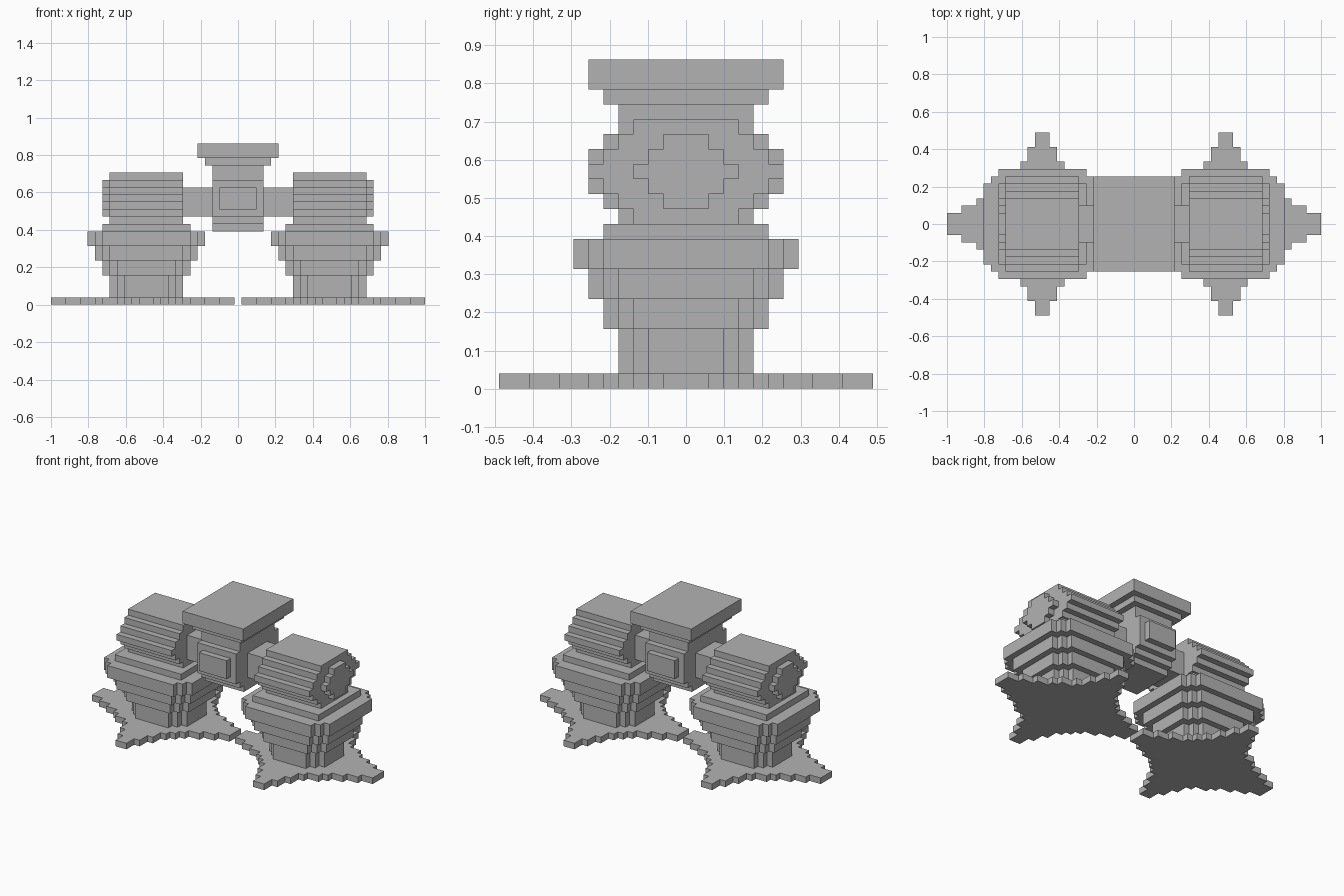
import bpy
import bmesh

cube = bpy.data.objects.get("Cube")
if cube:
    bpy.data.objects.remove(cube, do_unlink=True)

U = 2 / 51  # size of one block

grey = bpy.data.materials.new("plain_grey")
grey.use_nodes = True
COLOUR = (0.45, 0.45, 0.45, 1)
grey.diffuse_color = COLOUR
grey.node_tree.nodes["Principled BSDF"].inputs["Base Color"].default_value = COLOUR


def prism(name, steps, start, end, place):
    """Extrude a stepped outline; each step is (half_height, low, high)."""
    right, left = [], []
    prev = 0
    for half, low, high in steps:
        right += [(high, prev), (high, half)]
        left += [(low, prev), (low, half)]
        prev = half
    right, left = right[1:], left[1:]
    outline = right + left[::-1]
    outline += [(a, -b) for a, b in left] + [(a, -b) for a, b in right[::-1]]
    bm = bmesh.new()
    face = bm.faces.new([bm.verts.new(place(a, b, start)) for a, b in outline])
    result = bmesh.ops.extrude_face_region(bm, geom=[face])
    for v, (a, b) in zip(face.verts, outline):
        v.tag = True
    top = [g for g in result["geom"] if isinstance(g, bmesh.types.BMVert)]
    shift = [e - s for s, e in zip(place(0, 0, start), place(0, 0, end))]
    bmesh.ops.translate(bm, verts=top, vec=shift)
    bmesh.ops.scale(bm, verts=bm.verts, vec=(U, U, U))
    bmesh.ops.recalc_face_normals(bm, faces=bm.faces)
    mesh = bpy.data.meshes.new(name)
    bm.to_mesh(mesh)
    bm.free()
    mesh.materials.append(grey)
    obj = bpy.data.objects.new(name, mesh)
    bpy.context.collection.objects.link(obj)
    return obj


def box(name, x0, x1, half_y, z0, z1):
    return prism(name, [(half_y, x0, x1)], z0, z1, lambda a, b, c: (a, b, c))


STAR = [(1.5, .5, 25.5), (2.5, 2.5, 23.5), (3.5, 4.5, 21.5), (4.5, 6.5, 19.5),
        (5.5, 7.5, 18.5), (6.5, 8.5, 16.5), (8.5, 9.5, 15.5),
        (10.5, 10.5, 14.5), (12.5, 11.5, 13.5)]
AXLE = 14.5  # height of the drum axis

for side, label in ((1, "left"), (-1, "right")):
    def upright(a, b, c):
        return (side * a, b, c)

    def sideways(a, b, c):
        return (side * c, a, AXLE + b)

    # Star-shaped foot
    prism(label + "_star_foot", STAR, 0, 1, upright)

    # Pot widening upwards, with stepped corners
    for i, (z0, z1) in enumerate(((1, 4), (4, 6), (6, 8), (8, 10))):
        steps = [(2.5 + i + k, 7.5 - i + k, 17.5 + i - k) for k in range(3)]
        prism(f"{label}_pot_tier_{i + 1}", steps, z0, z1, upright)
    prism(label + "_pot_lid", [(5.5, 6.5, 18.5)], 10, 11, upright)

    # Stepped drum with a round end boss
    drum = [(k + .5, k - 6.5, 6.5 - k) for k in range(4)]
    prism(label + "_drum", drum, 7.5, 17.5, sideways)
    boss = [(k + .5, k - 3.5, 3.5 - k) for k in range(3)]
    prism(label + "_drum_boss", boss, 17.5, 18.5, sideways)

    # Bar joining drum and centre column
    prism(label + "_bar", [(2.5, 3.5, 7.5)], 12, 16, upright)

# Centre column, wider band, front and back panel
box("column_foot", -3.5, 3.5, 3.5, 10, 11)
box("column", -3.5, 3.5, 4.5, 11, 19)
box("column_band", -3.5, 3.5, 5.5, 12, 17)
box("column_panel", -2.5, 2.5, 6.5, 13, 16)

# Cap
box("cap_lower", -4.5, 4.5, 5.5, 19, 20)
box("cap_upper", -5.5, 5.5, 6.5, 20, 22)
